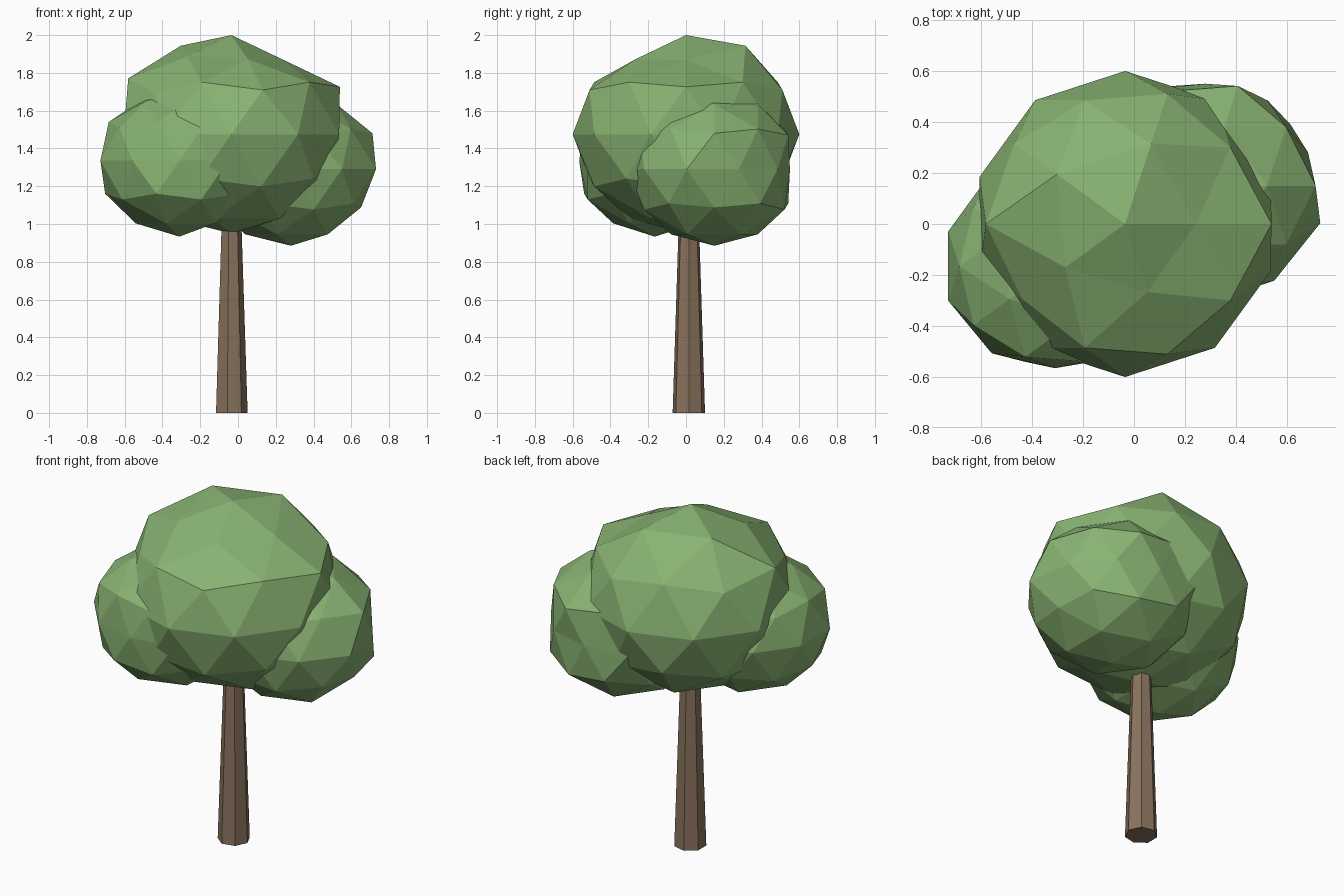
import bpy, bmesh
from math import radians
from mathutils import Matrix, Vector

if "Cube" in bpy.data.objects:
    bpy.data.objects.remove(bpy.data.objects["Cube"])


def material(name, color):
    m = bpy.data.materials.new(name)
    m.diffuse_color = (*color, 1)
    m.use_nodes = True
    m.node_tree.nodes["Principled BSDF"].inputs["Base Color"].default_value = m.diffuse_color
    return m


def finish(bm, name, mat):
    me = bpy.data.meshes.new(name)
    bm.to_mesh(me)
    bm.free()
    me.materials.append(mat)
    ob = bpy.data.objects.new(name, me)
    bpy.context.collection.objects.link(ob)
    return ob


def foliage(name, center, radii, nudges):
    """Faceted icosphere; each nudge scales the vertex nearest a direction."""
    bm = bmesh.new()
    bmesh.ops.create_icosphere(bm, subdivisions=2, radius=1)
    base = {v: v.co.copy() for v in bm.verts}
    for x, y, z, f in nudges:
        v = min(base, key=lambda b: (base[b] - Vector((x, y, z))).length)
        v.co = base[v] * f
    bmesh.ops.transform(bm, verts=bm.verts[:],
                        matrix=Matrix.Translation(center) @ Matrix.Diagonal((*radii, 1)))
    return finish(bm, name, leaf)


leaf = material("leaf_green", (0.25, 0.45, 0.17))
bark = material("bark_brown", (0.25, 0.17, 0.11))

# Tapered seven-sided trunk, its top hidden in the foliage
bm = bmesh.new()
bmesh.ops.create_cone(bm, cap_ends=True, segments=7, radius1=0.088, radius2=0.052, depth=1.1)
# turn so that one corner points along +x
corner = max((v.co for v in bm.verts), key=lambda c: c.x + 0.01 * c.y)
turn = Matrix.Rotation(-Vector((1, 0)).angle_signed(corner.xy) * -1, 4, 'Z')
if abs((turn @ corner).y) > 0.001:
    turn = turn.inverted()
bmesh.ops.transform(bm, verts=bm.verts[:],
                    matrix=Matrix.Translation((-0.037, 0.015, 0.55)) @ turn)
finish(bm, "trunk", bark)

# Large central crown
foliage("crown_main", (-0.035, 0, 1.475), (0.6, 0.6, 0.525), [
    (0.89, 0, 0.45, 1.07), (-0.85, 0, 0.53, 1.07),
    (0.53, 0, 0.85, 0.88), (0.16, -0.5, 0.85, 0.89),
    (0.16, 0.5, 0.85, 1.05), (-0.43, 0.31, 0.85, 1.05),
    (-0.43, -0.31, 0.85, 0.92), (-0.72, -0.53, 0.45, 0.93)])

# Lower front-left clump
foliage("crown_left", (-0.31, -0.165, 1.335), (0.44, 0.44, 0.39), [
    (0, -1, 0, 0.91), (-0.59, -0.81, 0, 0.96), (0, 0, -1, 1.03),
    (-0.43, -0.31, 0.85, 0.95)])

# Lower back-right clump
foliage("crown_right", (0.28, 0.15, 1.29), (0.46, 0.46, 0.405), [
    (0.89, 0, 0.45, 1.05), (0, 1, 0, 0.87), (0.95, 0.31, 0, 0.92),
    (0.59, 0.81, 0, 0.9), (0.95, -0.31, 0, 1.03), (0.85, 0, -0.53, 0.95)])
